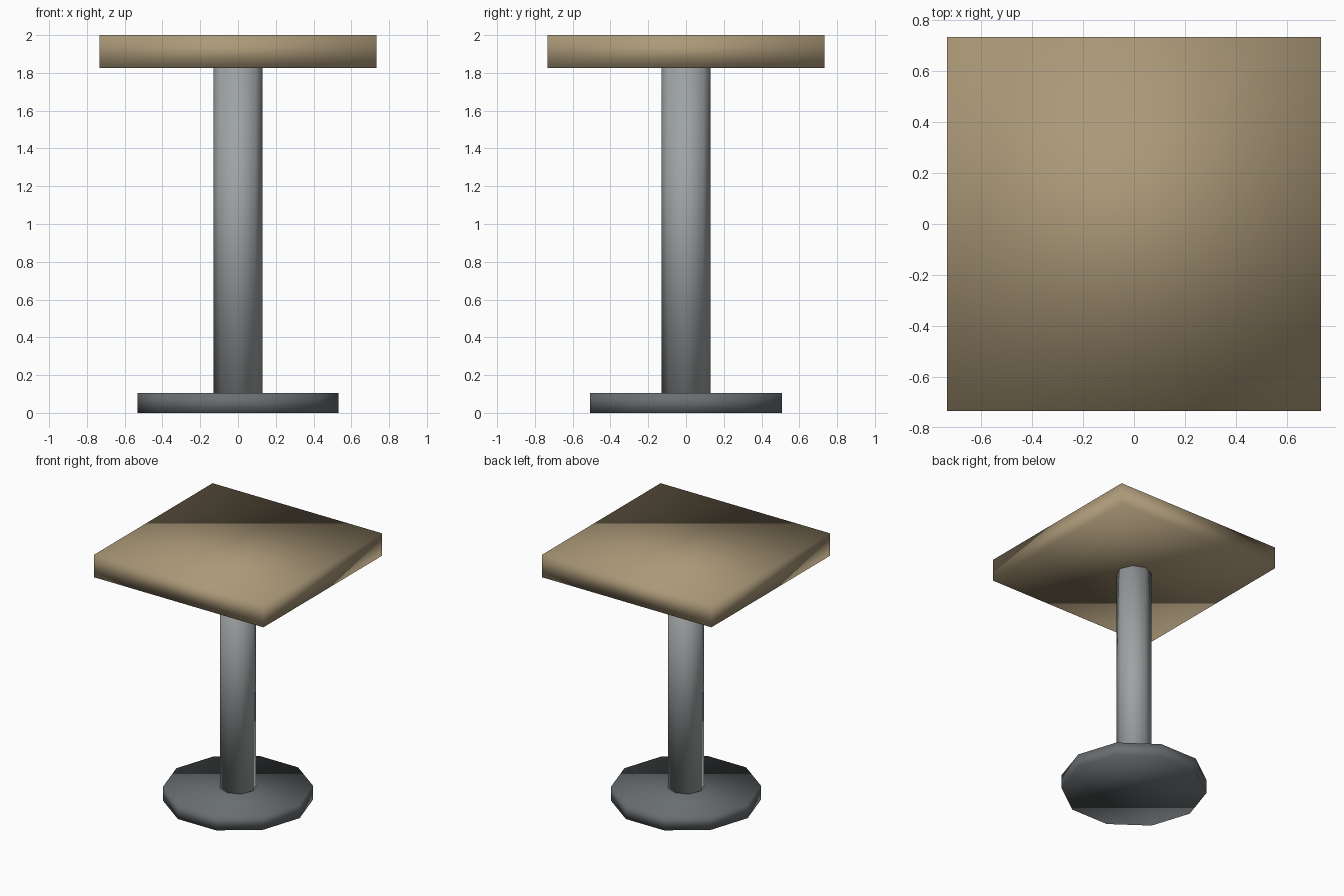
import bpy
import bmesh
from math import pi
from mathutils import Matrix

cube = bpy.data.objects.get("Cube")
if cube:
    bpy.data.objects.remove(cube, do_unlink=True)


def material(name, rgb):
    mat = bpy.data.materials.new(name)
    mat.use_nodes = True
    mat.diffuse_color = (*rgb, 1)
    bsdf = next(n for n in mat.node_tree.nodes if n.type == "BSDF_PRINCIPLED")
    bsdf.inputs["Base Color"].default_value = (*rgb, 1)
    return mat


def add_part(name, bm, mat):
    bmesh.ops.recalc_face_normals(bm, faces=bm.faces)
    for face in bm.faces:
        face.smooth = True
    mesh = bpy.data.meshes.new(name)
    bm.to_mesh(mesh)
    bm.free()
    mesh.materials.append(mat)
    obj = bpy.data.objects.new(name, mesh)
    bpy.context.collection.objects.link(obj)
    return obj


def prism(name, sides, radius, bottom, top, mat):
    """Upright regular prism with a corner on the x axis."""
    bm = bmesh.new()
    place = Matrix.Translation((0, 0, (bottom + top) / 2)) @ Matrix.Rotation(pi / 2, 4, "Z")
    bmesh.ops.create_cone(bm, cap_ends=True, segments=sides, radius1=radius,
                          radius2=radius, depth=top - bottom, matrix=place)
    return add_part(name, bm, mat)


def slab(name, width, bottom, top, mat):
    """Square slab centred on the z axis."""
    bm = bmesh.new()
    place = Matrix.Translation((0, 0, (bottom + top) / 2)) @ Matrix.Diagonal((width, width, top - bottom, 1))
    bmesh.ops.create_cube(bm, size=1, matrix=place)
    return add_part(name, bm, mat)


wood = material("light wood", (0.41, 0.32, 0.19))
steel = material("grey steel", (0.34, 0.365, 0.37))
iron = material("dark iron", (0.14, 0.155, 0.165))

# Floor plate, column and table top
prism("base_plate", 10, 0.533, 0, 0.105, iron)
prism("column", 8, 0.13, 0.105, 1.825, steel)
slab("table_top", 1.466, 1.825, 2, wood)
